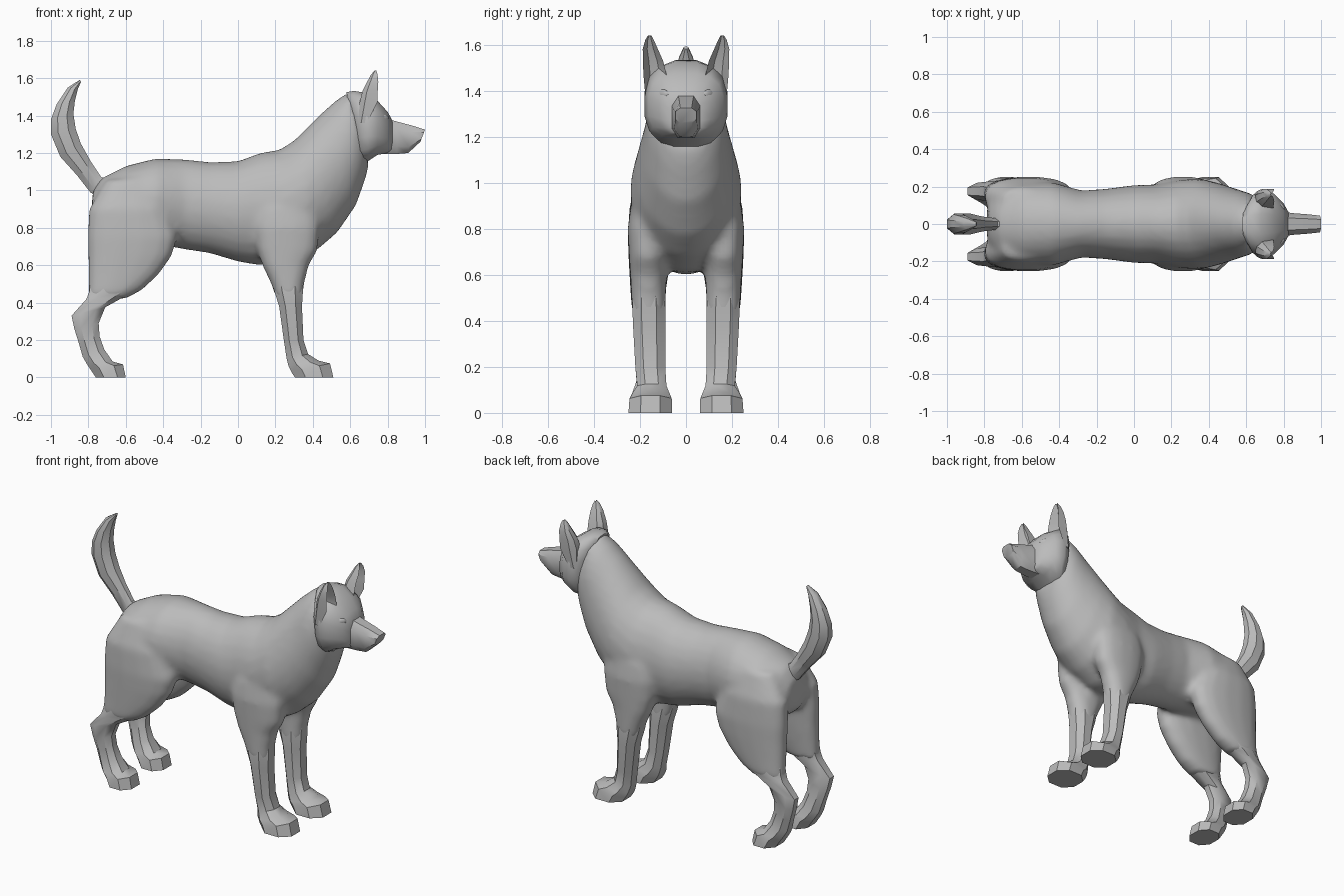
import bpy, bmesh, math
from mathutils import Matrix

grey = bpy.data.materials.new("coat grey")
grey.diffuse_color = (0.5, 0.5, 0.5, 1)


def loft(bm, rings, n=8, p=1.0, sign=1, dent=False):
    """Skin rings (ax, az, bx, bz, y0, y1): a-b is the section's long axis, y0..y1 its width."""
    k = 1 / math.cos(math.pi / n)
    loops = []
    for ax, az, bx, bz, y0, y1 in rings:
        loop = []
        for i in range(n):
            t = 2 * math.pi * (i + 0.5) / n
            c, s = math.cos(t) * k, math.sin(t) * k
            c = math.copysign(min(1, abs(c)) ** p, c)
            s = math.copysign(min(1, abs(s)) ** p, s)
            if dent and c > 0:  # hollow the front of an ear
                c = -0.35 if c > 0.6 else 1.0
            u = (c + 1) / 2
            y = (y0 + y1) / 2 + s * (y1 - y0) / 2
            loop.append(bm.verts.new((ax + (bx - ax) * u, y * sign, az + (bz - az) * u)))
        loops.append(loop)
    for a, b in zip(loops, loops[1:]):
        for i in range(n):
            j = (i + 1) % n
            bm.faces.new((a[i], a[j], b[j], b[i]))
    bm.faces.new(loops[0])
    bm.faces.new(loops[-1])


def finish(bm, name, angle=35):
    bmesh.ops.recalc_face_normals(bm, faces=bm.faces[:])
    me = bpy.data.meshes.new(name)
    bm.to_mesh(me)
    bm.free()
    me.materials.append(grey)
    for f in me.polygons:
        f.use_smooth = True
    me.set_sharp_from_angle(angle=math.radians(angle))
    ob = bpy.data.objects.new(name, me)
    bpy.context.collection.objects.link(ob)
    return ob


def part(name, rings, n=8, p=1.0, sign=1, dent=False, angle=35):
    bm = bmesh.new()
    loft(bm, rings, n, p, sign, dent)
    return finish(bm, name, angle)


def centred(rows):
    return [(a, b, c, d, -w, w) for a, b, c, d, w in rows]


# torso and neck, tail end to throat
torso = centred([
    (-.775, 1.0, -.79, .82, .10), (-.73, 1.065, -.74, .76, .175), (-.6, 1.13, -.6, .73, .22),
    (-.44, 1.17, -.42, .71, .22), (-.28, 1.165, -.28, .685, .178), (-.15, 1.15, -.15, .665, .187),
    (0, 1.155, 0, .62, .207), (.12, 1.2, .12, .6, .21), (.22, 1.215, .3, .615, .237),
    (.3, 1.265, .425, .685, .24), (.37, 1.335, .53, .775, .217), (.45, 1.415, .63, .92, .187),
    (.53, 1.485, .68, 1.06, .167), (.6, 1.53, .70, 1.14, .14)])
# upper limbs, melted into the torso
thigh = [
    (-.70, 1.06, -.46, 1.06, .06, .19), (-.795, .9, -.37, .9, .05, .245), (-.803, .75, -.325, .75, .06, .252),
    (-.80, .65, -.355, .65, .07, .248), (-.80, .55, -.425, .55, .085, .242), (-.80, .47, -.51, .47, .1, .237),
    (-.805, .43, -.6, .42, .11, .23)]
shoulder = [
    (.14, 1.0, .38, 1.0, .08, .2), (.1, .9, .43, .9, .08, .24), (.09, .8, .435, .8, .09, .253),
    (.105, .68, .425, .68, .085, .247), (.13, .6, .378, .6, .085, .242), (.178, .5, .353, .5, .088, .237),
    (.205, .42, .345, .42, .09, .232)]
bm = bmesh.new()
loft(bm, torso, 24)
for sg in (1, -1):
    loft(bm, thigh, 16, .85, sg)
    loft(bm, shoulder, 16, .85, sg)
body = finish(bm, "body", 180)
rm = body.modifiers.new("blend", 'REMESH')
rm.mode = 'VOXEL'
rm.voxel_size = 0.018
rm.use_smooth_shade = True
sm = body.modifiers.new("soften", 'SMOOTH')
sm.factor = 0.5
sm.iterations = 9

# lower legs with paws
hind = [
    (-.78, .56, -.47, .56, .11, .225), (-.795, .46, -.535, .47, .11, .232), (-.81, .42, -.62, .425, .12, .23),
    (-.89, .33, -.71, .375, .13, .22), (-.875, .26, -.745, .29, .125, .215), (-.85, .18, -.74, .22, .115, .21),
    (-.83, .11, -.715, .15, .1, .215), (-.81, .075, -.67, .085, .08, .235),
    (-.79, .045, -.615, .07, .07, .245), (-.76, 0, -.6, 0, .065, .25)]
fore = [
    (.17, .56, .35, .56, .1, .225), (.195, .46, .347, .46, .09, .233), (.22, .38, .342, .38, .09, .23),
    (.245, .2, .35, .2, .09, .22), (.26, .1, .375, .125, .085, .212), (.27, .06, .43, .09, .07, .235),
    (.285, .03, .492, .075, .062, .245), (.305, 0, .51, 0, .06, .25)]
ear = [
    (.645, 1.36, .69, 1.36, .13, .175), (.65, 1.47, .745, 1.47, .085, .185), (.665, 1.53, .747, 1.53, .1, .187),
    (.69, 1.58, .75, 1.58, .122, .188), (.712, 1.62, .746, 1.62, .14, .177), (.73, 1.64, .74, 1.64, .15, .165)]
for sg, side in ((1, "left"), (-1, "right")):
    part("hind_leg_" + side, hind, 8, .9, sg)
    part("front_leg_" + side, fore, 8, .9, sg)
    part("ear_" + side, ear, 8, 1, sg, True)
    # eye
    bm = bmesh.new()
    m = (Matrix.Translation((.783, .1 * sg, 1.385)) @ Matrix.Rotation(math.radians(45) * sg, 4, 'Z')
         @ Matrix.Diagonal((.012, .033, .02, 1)))
    bmesh.ops.create_uvsphere(bm, u_segments=12, v_segments=8, radius=1, matrix=m)
    finish(bm, "eye_" + side)

# head
part("head", centred([
    (.58, 1.525, .62, 1.24, .08), (.62, 1.532, .66, 1.145, .155), (.68, 1.522, .70, 1.16, .18),
    (.75, 1.475, .745, 1.19, .162), (.80, 1.42, .80, 1.20, .11), (.825, 1.375, .825, 1.21, .065)]),
    16, .75, angle=45)
# muzzle
part("muzzle", centred([
    (.76, 1.395, .76, 1.195, .07), (.85, 1.368, .85, 1.195, .058), (.93, 1.347, .91, 1.2, .052),
    (1.0, 1.325, .975, 1.26, .045)]), 8, .7)
# tail
part("tail", centred([
    (-.74, .96, -.68, 1.06, .03), (-.79, .99, -.73, 1.07, .032), (-.86, 1.08, -.79, 1.16, .04),
    (-.95, 1.18, -.84, 1.25, .055), (-1.0, 1.3, -.868, 1.33, .055), (-1.0, 1.38, -.88, 1.41, .052),
    (-.97, 1.46, -.872, 1.48, .045), (-.91, 1.55, -.857, 1.54, .03), (-.845, 1.592, -.84, 1.58, .01)]))
